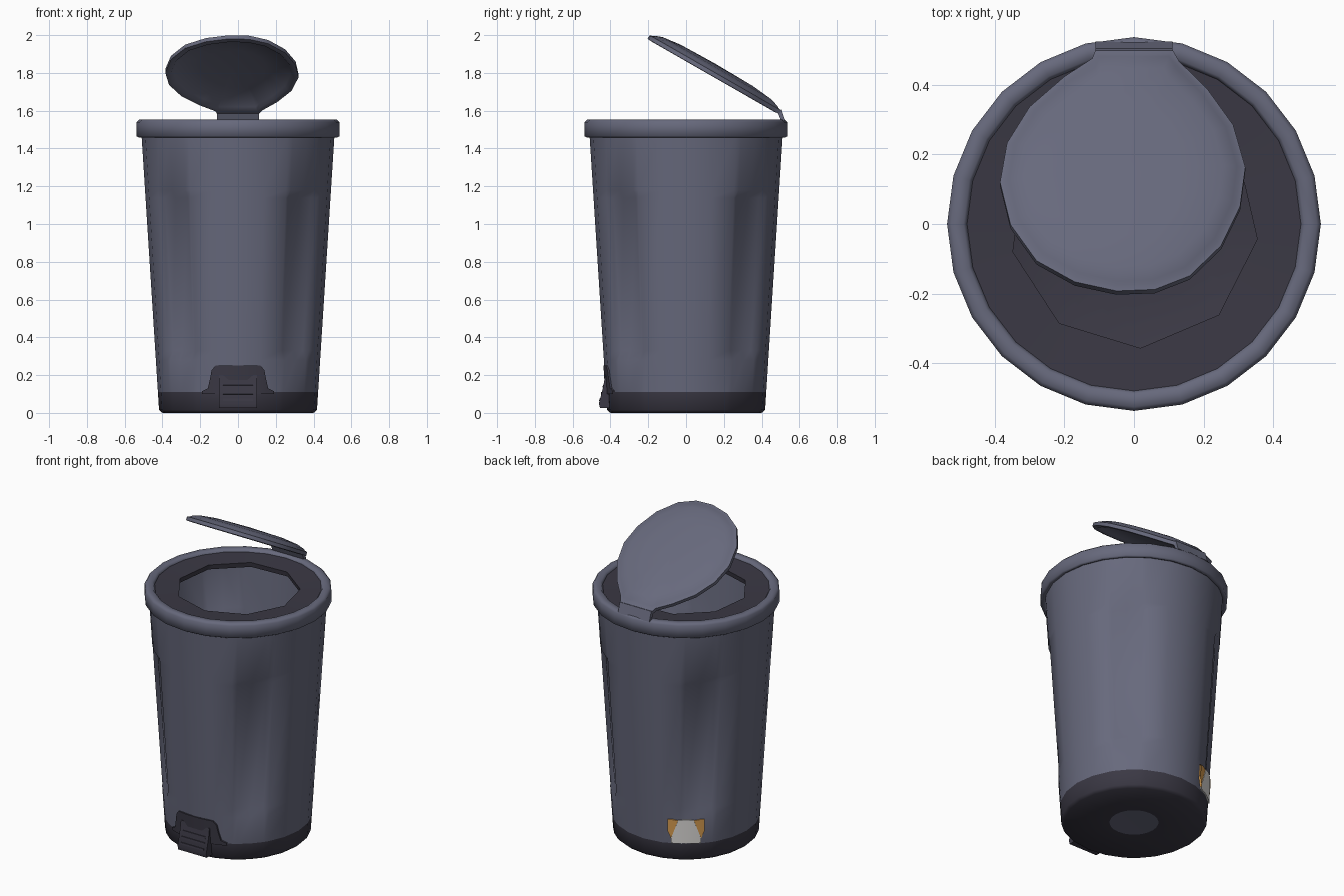
import bpy, bmesh, math
from mathutils import Vector

if "Cube" in bpy.data.objects:
    bpy.data.objects.remove(bpy.data.objects["Cube"])


def material(name, rgb):
    m = bpy.data.materials.new(name)
    m.diffuse_color = (*rgb, 1)
    m.use_nodes = True
    m.node_tree.nodes["Principled BSDF"].inputs["Base Color"].default_value = m.diffuse_color
    return m


GREY = material("blue grey plastic", (0.135, 0.141, 0.202))
DARK = material("dark plastic", (0.043, 0.040, 0.058))
WHITE = material("white sticker", (0.88, 0.86, 0.84))
ORANGE = material("orange sticker", (0.75, 0.37, 0.09))


def finish(name, bm, mats, angle=40):
    bmesh.ops.remove_doubles(bm, verts=bm.verts, dist=0.0005)
    bmesh.ops.recalc_face_normals(bm, faces=bm.faces)
    me = bpy.data.meshes.new(name)
    bm.to_mesh(me)
    bm.free()
    ob = bpy.data.objects.new(name, me)
    bpy.context.collection.objects.link(ob)
    for m in mats:
        me.materials.append(m)
    bpy.ops.object.select_all(action='DESELECT')
    ob.select_set(True)
    bpy.context.view_layer.objects.active = ob
    bpy.ops.object.shade_smooth_by_angle(angle=math.radians(angle))
    return ob


def skin(bm, rings, slots=None):
    """Bridge successive closed rings of points with quads."""
    vs = [[bm.verts.new(p) for p in r] for r in rings]
    n = len(vs[0])
    for i in range(len(vs) - 1):
        for j in range(n):
            k = (j + 1) % n
            f = bm.faces.new((vs[i][j], vs[i][k], vs[i + 1][k], vs[i + 1][j]))
            f.material_index = slots[i] if slots else 0


def polar(r, a, z):
    return (r * math.cos(math.radians(a)), r * math.sin(math.radians(a)), z)


def lathe(name, profile, angles, mats, slots=None, dent=lambda a, z: 0, angle=40):
    bm = bmesh.new()
    skin(bm, [[polar(r - dent(a, z), a, z) for a in angles] for r, z in profile], slots)
    return finish(name, bm, mats, angle)


def body_r(z):
    return 0.417 + 0.093 * z / 1.46


# Tapered body with four recessed diagonal panels, dark foot band and underside
quadrant = [0, 16, 31, 34.5, 45, 55.5, 59, 74]
angles = [q * 90 + a for q in range(4) for a in quadrant]


def panel(a, z):
    return 0.022 if abs(a % 90 - 45) < 12 and 0.32 < z < 1.16 else 0


heights = [0.015, 0.11, 0.28, 0.33, 1.14, 1.18, 1.47]
profile = [(0, 0.004), (0.14, 0.004), (0.40, 0)] + [(body_r(z), z) for z in heights]
lathe("bin_body", profile, angles, [GREY, DARK], [0, 1, 1, 1] + [0] * 5, panel, 89)

# Rim collar
round24 = [i * 15 for i in range(24)]
lathe("rim", [(0.50, 1.47), (0.525, 1.458), (0.537, 1.465), (0.537, 1.54),
              (0.525, 1.552), (0.49, 1.552), (0.478, 1.535), (0.50, 1.47)],
      round24, [GREY], angle=60)

# Dark inner ledge around a coarse nine-sided opening, open to the body below
bm = bmesh.new()
hole = [-7 + i * 40 for i in range(9)]


def hole_r(a):
    """Radius of the nine-sided opening at angle a."""
    return 0.357 * math.cos(math.radians(20)) / math.cos(math.radians((a + 7) % 40 - 20))


ring_angles = sorted({a % 360 for a in hole} | set(round24))
skin(bm, [[polar(0.49, a, 1.538) for a in ring_angles],
          [polar(hole_r(a), a, 1.53) for a in ring_angles],
          [polar(hole_r(a) + 0.005, a, 1.50) for a in ring_angles]])
finish("inner_ledge", bm, [DARK])

# Open lid: egg outline, domed above, hollow below, tilted about the hinge
outline = [(.11, 0), (.13, .04), (.21, .13), (.285, .25), (.32, .39), (.305, .52), (.25, .65),
           (.16, .75), (.06, .795), (-.05, .80), (-.17, .77), (-.28, .70), (-.355, .58),
           (-.385, .44), (-.365, .31), (-.30, .19), (-.20, .09), (-.12, .03), (-.11, 0)]
section = [(0, .046), (.55, .042), (.82, .03), (.93, .016), (.96, .008), (1, .004), (1, -.018),
           (.92, -.02), (.88, -.004), (.5, .018), (0, .024)]
cu, cv = -0.025, 0.43
along, up = Vector((0, -0.868, 0.497)), Vector((0, 0.497, 0.868))
hinge = Vector((0, 0.5, 1.598))
bm = bmesh.new()
skin(bm, [[hinge + Vector((cu + (u - cu) * s, 0, 0)) + along * (cv + (v - cv) * s) + up * h
           for u, v in outline] for s, h in section])
finish("lid", bm, [GREY], 60)


def prism(name, yz, half, mat):
    """Extrude a side profile (y, z) across x."""
    bm = bmesh.new()
    a, b = [[bm.verts.new((x, y, z)) for y, z in yz] for x in (-half, half)]
    bm.faces.new(a)
    bm.faces.new(b)
    for i in range(len(yz)):
        k = (i + 1) % len(yz)
        bm.faces.new((a[i], a[k], b[k], b[i]))
    return finish(name, bm, [mat], 30)


# Hinge tab
prism("hinge_tab", [(0.48, 1.60), (0.505, 1.606), (0.524, 1.545), (0.505, 1.54)], 0.11, GREY)


def plate(name, cols, mat, turn=0, lift=0.007):
    """Thin plate wrapped on the body; columns are (x, bottom z, top z)."""
    bm = bmesh.new()
    ca, sa = math.cos(turn), math.sin(turn)
    rings = []
    for x, lo, hi in cols:
        ring = []
        for z in (lo, hi):
            for d in (lift, lift - 0.009):
                y = -math.sqrt((body_r(z) + d) ** 2 - x * x)
                ring.append((x * ca - y * sa, x * sa + y * ca, z))
        rings.append([ring[0], ring[2], ring[3], ring[1]])
    skin(bm, rings)
    return finish(name, bm, [mat])


# Pedal surround at the front
half = [(.19, .115), (.16, .13), (.148, .18), (.14, .225), (.12, .25), (.05, .252)]
cols = [(-x, 0.1, z) for x, z in half] + [(x, 0.1, z) for x, z in reversed(half)]
plate("pedal_surround", cols, DARK)

# Foot pedal with grip ridges
prism("pedal", [(-.38, .20), (-.428, .20), (-.438, .14), (-.461, .05), (-.455, .025), (-.38, .025)],
      0.10, DARK)
for i in range(3):
    z = 0.07 + 0.035 * i
    y = -0.461 + (z - 0.05) * 0.255
    prism("pedal_ridge", [(y + .01, z - .008), (y - .004, z - .006), (y - .002, z + .006),
                          (y + .01, z + .008)], 0.08, DARK)

# Sticker low on the back left: white centre with orange sides
turn = math.radians(180 + 35)
plate("sticker_white", [(-.085, .115, .15), (-.045, .115, .265), (0, .115, .27),
                        (.045, .115, .265), (.085, .115, .15)], WHITE, turn, 0.008)
for s in (-1, 1):
    plate("sticker_orange", [(s * .105, .19, .265), (s * .08, .13, .268), (s * .035, .2, .26)],
          ORANGE, turn, 0.006)
